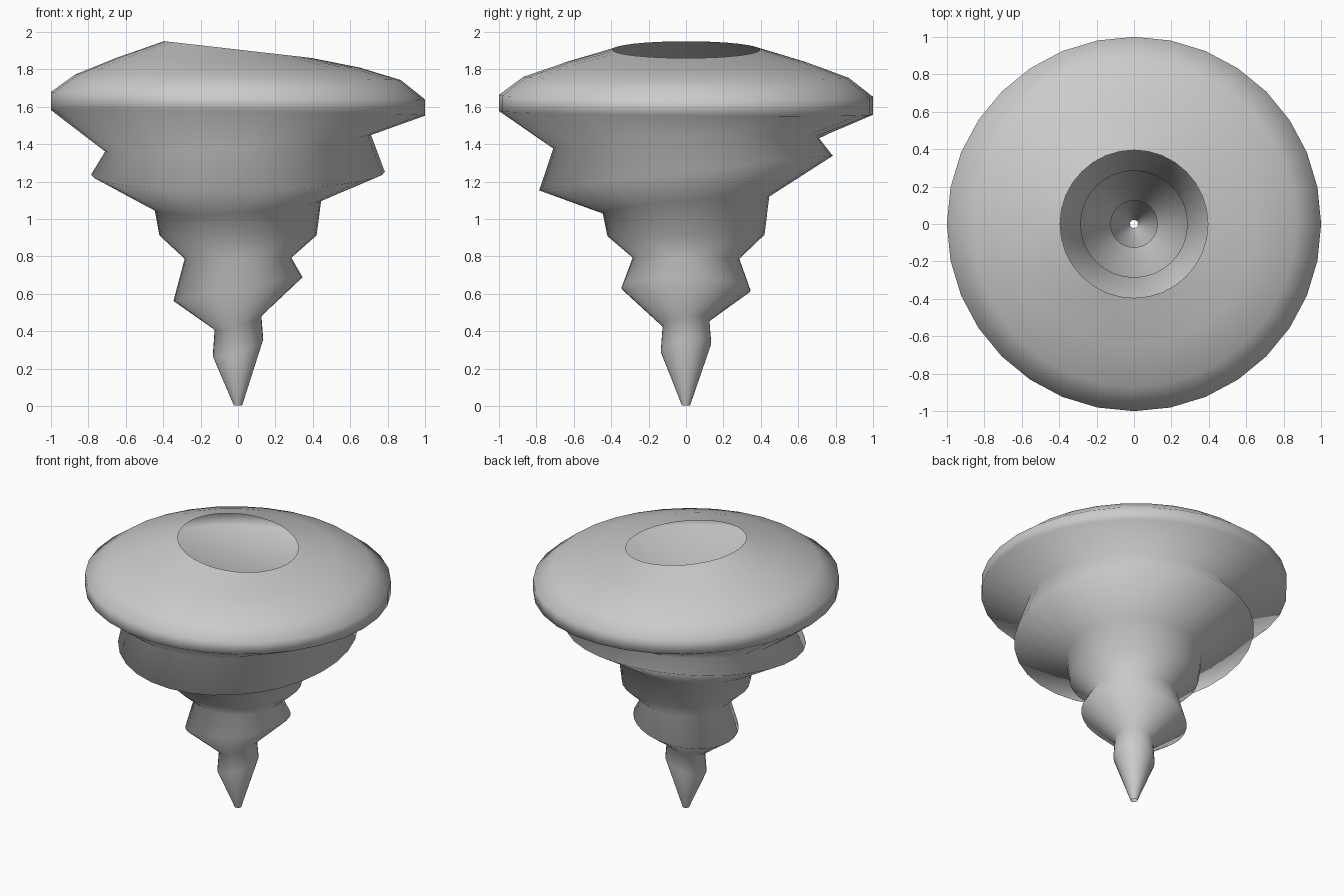
import bpy, bmesh
from math import sin, cos, pi

if "Cube" in bpy.data.objects:
    bpy.data.objects.remove(bpy.data.objects["Cube"])

SEGMENTS = 32
# Tilted rings from tip to rim: radius, centre height, slope along x, slope along y
RINGS = [
    (0.022, 0.003, 0.0, 0.0),
    (0.135, 0.312, 0.33, 0.16),
    (0.125, 0.445, 0.30, 0.13),
    (0.345, 0.625, 0.184, -0.02),
    (0.285, 0.79, 0.01, -0.01),
    (0.42, 0.912, 0.0, 0.01),
    (0.445, 1.075, 0.06, 0.10),
    (0.785, 1.245, 0.01, 0.118),
    (0.71, 1.405, 0.063, 0.04),
    (1.0, 1.567, -0.015, -0.01),
    (1.0, 1.658, -0.02, -0.005),
    (0.87, 1.757, -0.017, -0.003),
    (0.65, 1.835, -0.04, 0.0),
    (0.395, 1.905, -0.114, 0.0),
]

# Funnel shell, open at the tip and the rim
bm = bmesh.new()
loops = []
for r, z, sx, sy in RINGS:
    loop = []
    for i in range(SEGMENTS):
        a = 2 * pi * i / SEGMENTS
        x, y = r * cos(a), r * sin(a)
        loop.append(bm.verts.new((x, y, z + sx * x + sy * y)))
    loops.append(loop)

for low, high in zip(loops, loops[1:]):
    for i in range(SEGMENTS):
        j = (i + 1) % SEGMENTS
        face = bm.faces.new((low[i], low[j], high[j], high[i]))
        face.smooth = True

mesh = bpy.data.meshes.new("whirlwind_funnel")
bm.to_mesh(mesh)
bm.free()
funnel = bpy.data.objects.new("whirlwind_funnel", mesh)
bpy.context.collection.objects.link(funnel)
